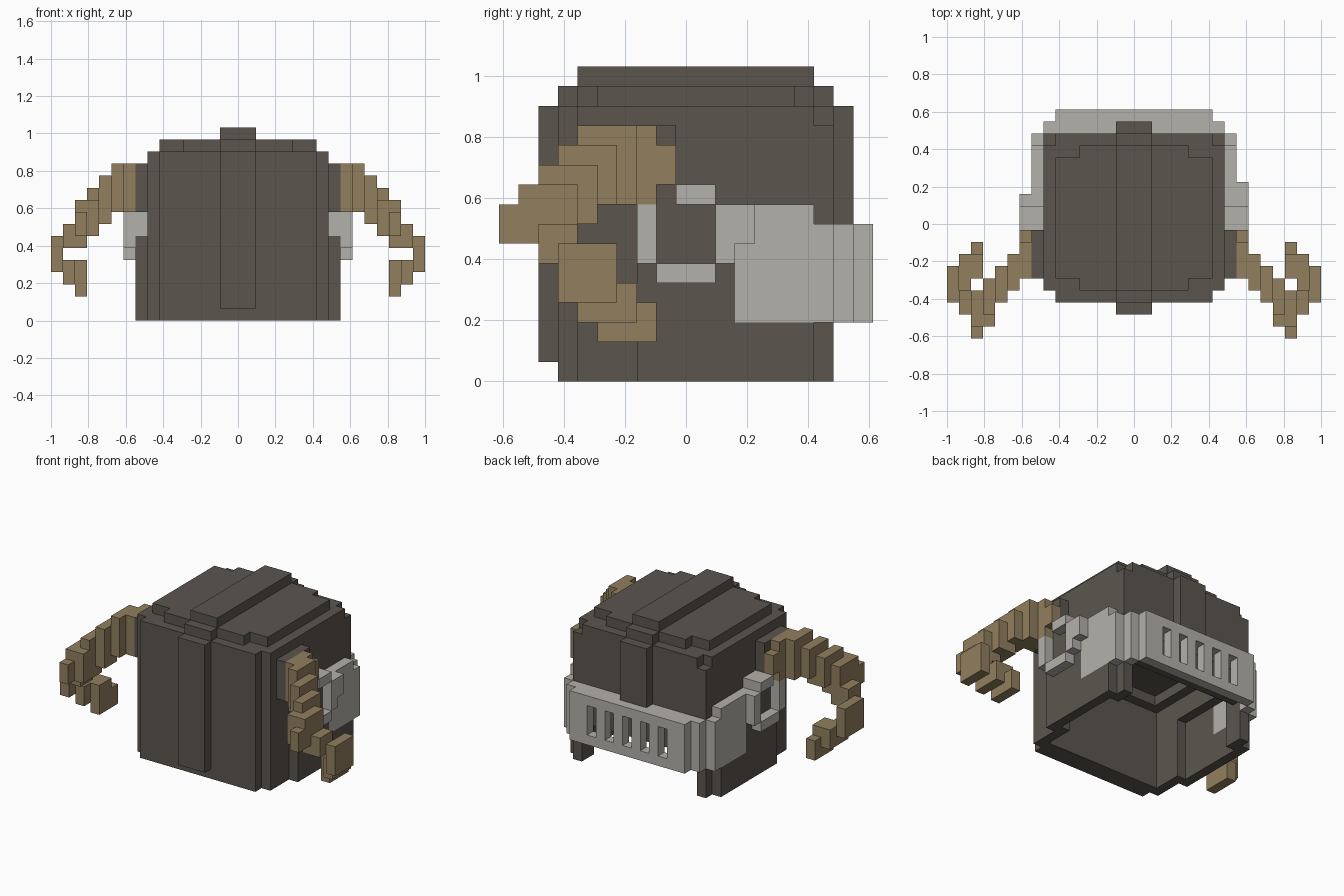
import bpy, bmesh, math

if "Cube" in bpy.data.objects:
    bpy.data.objects.remove(bpy.data.objects["Cube"])

U = 2 / 31  # size of one block


def material(name, color):
    m = bpy.data.materials.new(name)
    m.diffuse_color = (*color, 1)
    m.use_nodes = True
    m.node_tree.nodes["Principled BSDF"].inputs["Base Color"].default_value = m.diffuse_color
    return m


DARK = material("dark_iron", (0.104, 0.091, 0.076))
GREY = material("light_steel", (0.455, 0.440, 0.405))
HORN = material("horn_tan", (0.284, 0.212, 0.112))


def box(x0, x1, y0, y1, z0, z1):
    """Set of block cells inside the bounds (x and y on half steps)."""
    c = math.ceil
    return {(x, y, z) for x in range(c(x0), c(x1))
            for y in range(c(y0), c(y1)) for z in range(z0, z1)}


def mirrored(cells):
    return cells | {(-x, y, z) for x, y, z in cells}


def build(name, cells, mat):
    """Outer skin of a block set, with coplanar faces merged."""
    bm = bmesh.new()
    verts = {}

    def vert(p):
        if p not in verts:
            verts[p] = bm.verts.new(((p[0] - .5) * U, (p[1] - .5) * U, p[2] * U))
        return verts[p]

    for cell in sorted(cells):
        for axis in range(3):
            for side in (0, 1):
                near = list(cell)
                near[axis] += 2 * side - 1
                if tuple(near) in cells:
                    continue
                b, c = (axis + 1) % 3, (axis + 2) % 3
                loop = []
                for i, j in ((0, 0), (1, 0), (1, 1), (0, 1)):
                    p = list(cell)
                    p[axis] += side
                    p[b] += i
                    p[c] += j
                    loop.append(vert(tuple(p)))
                bm.faces.new(loop if side else loop[::-1])
    bmesh.ops.dissolve_limit(bm, angle_limit=0.01, verts=bm.verts[:], edges=bm.edges[:])
    me = bpy.data.meshes.new(name)
    bm.to_mesh(me)
    bm.free()
    me.materials.append(mat)
    ob = bpy.data.objects.new(name, me)
    bpy.context.collection.objects.link(ob)


# Helmet shell with square rear corners
shell = box(-6.5, 6.5, -6.5, 7.5, 0, 14) | box(-7.5, 7.5, -5.5, 6.5, 0, 14)
shell |= mirrored(box(6.5, 7.5, 6.5, 7.5, 0, 13))
# hollow for the head, narrowing near its ceiling, and low rear opening
shell -= box(-6.5, 6.5, -4.5, 6.5, 0, 8) | box(-5.5, 5.5, -3.5, 5.5, 8, 9)
shell -= box(-6.5, 6.5, 6.5, 7.5, 0, 4)
# stepped crown
shell |= box(-6.5, 6.5, -4.5, 5.5, 14, 15) | box(-4.5, 4.5, -5.5, 6.5, 14, 15)
# cheek plates and horn sockets
shell |= mirrored(box(7.5, 8.5, -2.5, 2.5, 0, 7) | box(7.5, 8.5, 2.5, 6.5, 0, 3)
                  | box(7.5, 8.5, -1.5, 1.5, 7, 9) | box(7.5, 8.5, -4.5, -0.5, 9, 13))
shell -= mirrored(box(6.5, 7.5, -1.5, 5.5, 0, 6))
build("helmet_shell", shell, DARK)

# Centre ridge running front, over the top and down the back
ridge = (box(-1.5, 1.5, -7.5, -6.5, 1, 14) | box(-1.5, 1.5, -6.5, 7.5, 14, 15)
         | box(-1.5, 1.5, -5.5, 6.5, 15, 16) | box(-1.5, 1.5, 7.5, 8.5, 8, 14))
build("centre_ridge", ridge - shell, DARK)

# Neck guard with vertical slots
guard = box(-6.5, 6.5, 8.5, 9.5, 3, 8) | box(-6.5, 6.5, 7.5, 8.5, 7, 8)
for x in range(-4, 5, 2):
    guard -= box(x - .5, x + .5, 8.5, 9.5, 4, 7)
# guard wrapping round the corners to the sides
guard |= mirrored(box(6.5, 7.5, 7.5, 8.5, 3, 8) | box(7.5, 8.5, 6.5, 7.5, 3, 8)
                  | box(7.5, 8.5, 2.5, 6.5, 3, 9) | box(7.5, 9.5, 1.5, 3.5, 7, 9)
                  | box(8.5, 9.5, 1.5, 2.5, 6, 9))
guard -= box(-9.5, -8.5, 2.5, 3.5, 7, 9)
# square ear rings
guard |= mirrored(box(7.5, 9.5, -0.5, 1.5, 9, 10) | box(7.5, 9.5, -2.5, -1.5, 6, 9)
                  | box(8.5, 9.5, -1.5, 1.5, 5, 6))
build("neck_guard", guard - shell, GREY)

# Curled horn as overlapping steps from the socket to the tip
STEPS = [
    (8.5, 9.5, -4.5, -1.5, 9, 13), (8.5, 9.5, -1.5, -0.5, 10, 12),
    (9.5, 10.5, -5.5, -2.5, 9, 13), (10.5, 11.5, -6.5, -3.5, 9, 12),
    (10.5, 11.5, -6.5, -4.5, 8, 9), (11.5, 12.5, -7.5, -4.5, 8, 11),
    (11.5, 13.5, -8.5, -5.5, 7, 10), (12.5, 13.5, -9.5, -6.5, 7, 9),
    (12.5, 14.5, -7.5, -5.5, 6, 8), (14.5, 15.5, -6.5, -3.5, 4, 7),
    (13.5, 14.5, -5.5, -2.5, 3, 5), (12.5, 13.5, -4.5, -1.5, 2, 4),
    (12.5, 13.5, -4.5, -2.5, 4, 5),
]
horn = set()
for s in STEPS:
    horn |= box(*s)
horn -= guard
build("horn_right", horn, HORN)
build("horn_left", {(-x, y, z) for x, y, z in horn}, HORN)
